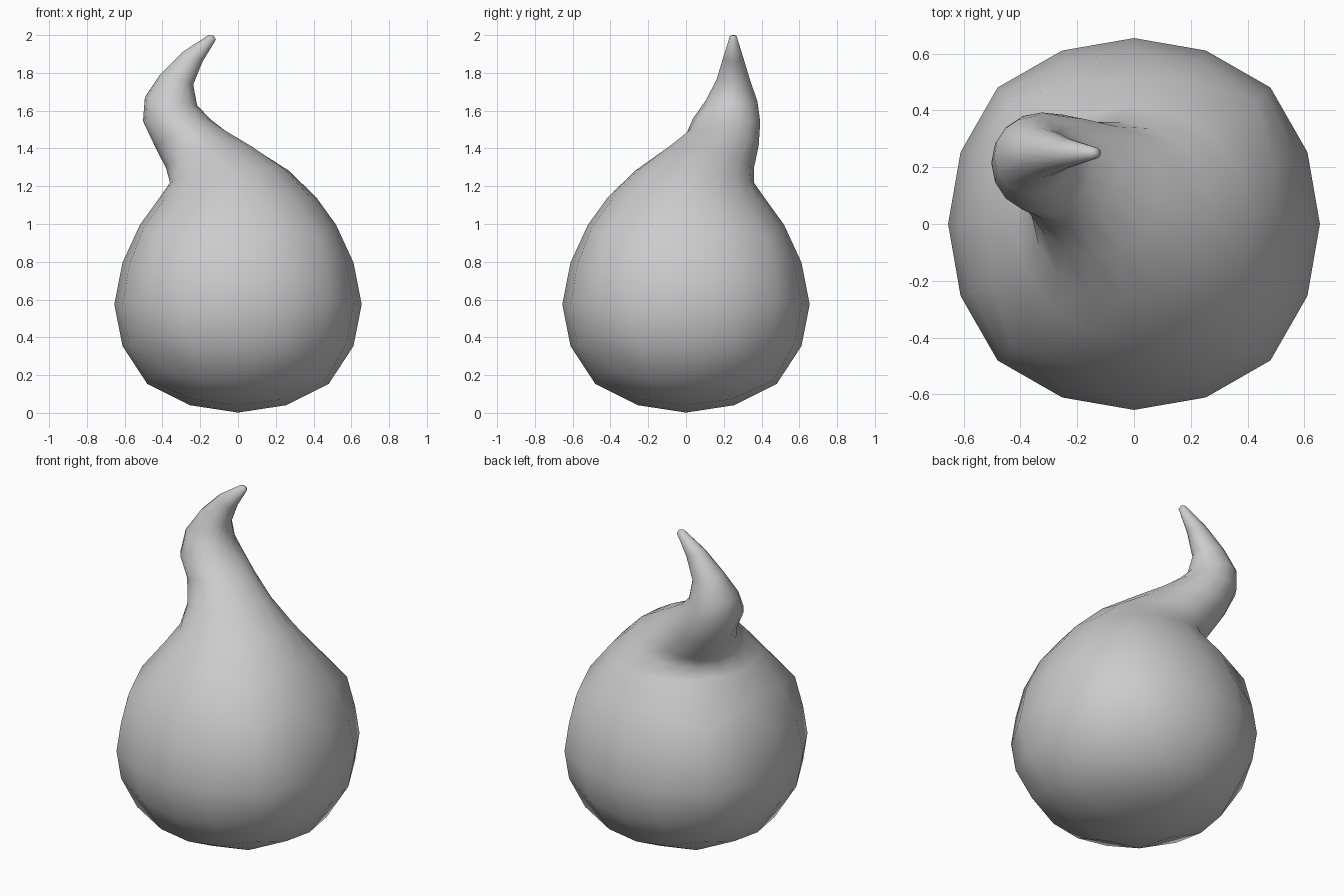
import bpy, bmesh, math
from mathutils import Vector

if "Cube" in bpy.data.objects:
    bpy.data.objects.remove(bpy.data.objects["Cube"])

bm = bmesh.new()

# Rounded body: gridded cube pushed out to a slightly squashed ball
bmesh.ops.create_cube(bm, size=2)
bmesh.ops.subdivide_edges(bm, edges=bm.edges[:], cuts=3, use_grid_fill=True)
top_faces = [f for f in bm.faces if f.calc_center_median().z > 0.99]
rim = [v for v in bm.verts if v.co.z > 0.99 and max(abs(v.co.x), abs(v.co.y)) > 0.99]
for v in bm.verts:
    n = Vector([math.tan(c * math.pi / 4) for c in v.co]).normalized()
    r = 0.655 + 0.085 * (1 - max(abs(c) for c in n))
    v.co = Vector((n.x * r, n.y * r, 0.575 + n.z * r * 0.875))
for v in rim:
    v.co.x *= 1.08
    v.co.y *= 1.08
bmesh.ops.delete(bm, geom=top_faces, context='FACES')
rim.sort(key=lambda v: math.atan2(v.co.y, v.co.x) % (2 * math.pi - 1e-4))

# Curled tail: centre x, y, z, radius, tilt x, tilt y
rings = [
    (0.00, 0.00, 1.14, 0.415, 0.00, 0.00),
    (-0.045, 0.045, 1.25, 0.315, -0.10, 0.10),
    (-0.145, 0.125, 1.345, 0.235, -0.22, 0.20),
    (-0.25, 0.195, 1.45, 0.19, -0.20, 0.18),
    (-0.325, 0.215, 1.55, 0.178, -0.03, 0.05),
    (-0.355, 0.24, 1.65, 0.138, 0.15, 0.00),
    (-0.325, 0.25, 1.765, 0.088, 0.30, 0.00),
    (-0.24, 0.25, 1.885, 0.052, 0.50, 0.00),
    (-0.137, 0.25, 1.988, 0.02, 0.60, 0.00),
]
prev = rim
for cx, cy, cz, r, tx, ty in rings:
    ring = []
    for i in range(16):
        a = 2 * math.pi * i / 16
        dx, dy = r * math.cos(a), r * math.sin(a)
        ring.append(bm.verts.new((cx + dx, cy + dy, cz - tx * dx - ty * dy)))
    for i in range(16):
        j = (i + 1) % 16
        bm.faces.new((prev[i], prev[j], ring[j], ring[i]))
    prev = ring
tip = bm.verts.new((-0.13, 0.25, 1.998))
for i in range(16):
    bm.faces.new((prev[i], prev[(i + 1) % 16], tip))

bmesh.ops.delete(bm, geom=[v for v in bm.verts if not v.link_faces], context='VERTS')
bmesh.ops.recalc_face_normals(bm, faces=bm.faces[:])
for f in bm.faces:
    f.smooth = True
mesh = bpy.data.meshes.new("droplet_body")
bm.to_mesh(mesh)
bm.free()
obj = bpy.data.objects.new("droplet_body", mesh)
bpy.context.collection.objects.link(obj)
